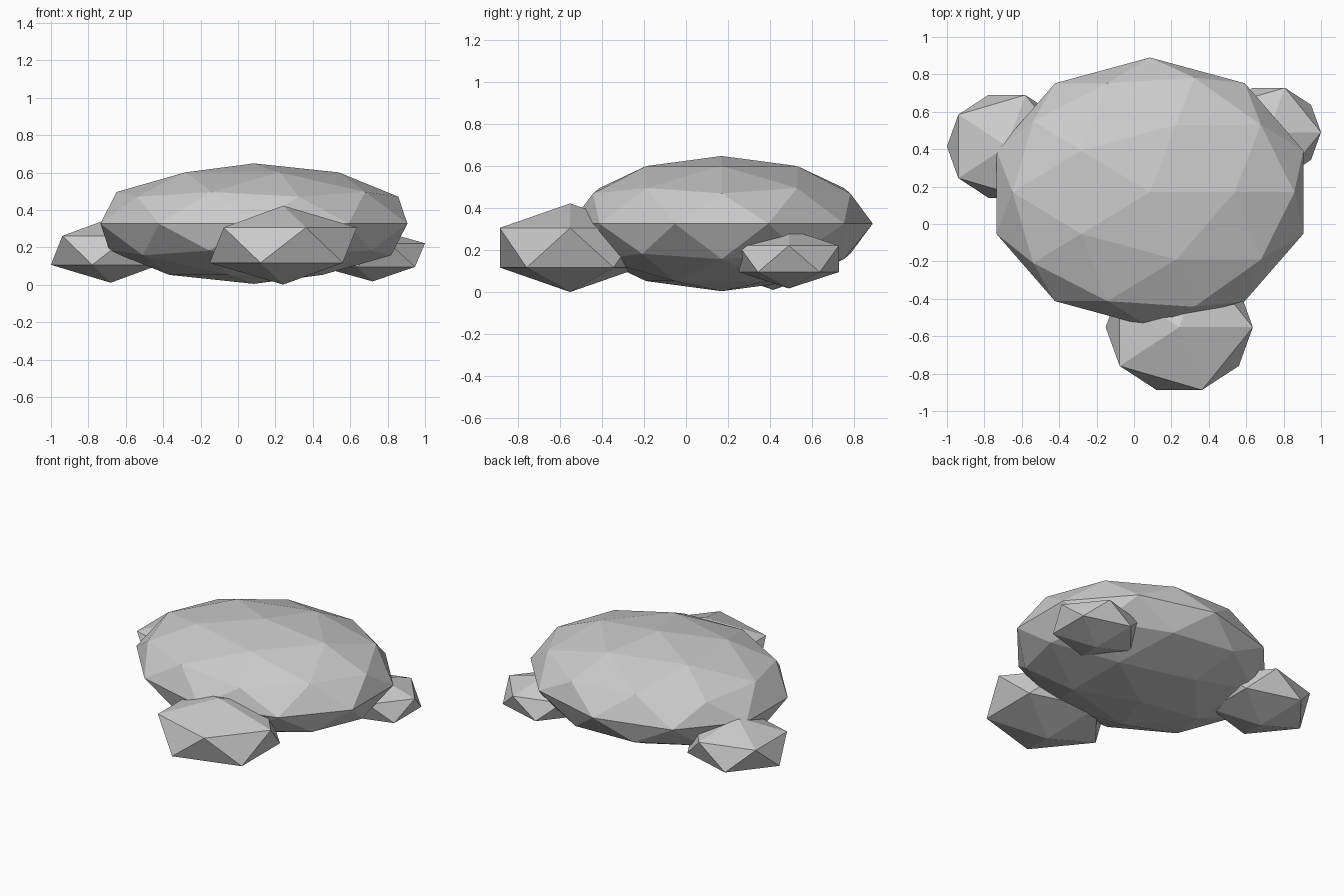
import bpy

if "Cube" in bpy.data.objects:
    bpy.data.objects.remove(bpy.data.objects["Cube"])


def rock(name, subdivisions, centre, radii):
    """Flat-faced boulder: a low-poly icosphere squashed to the given radii."""
    bpy.ops.mesh.primitive_ico_sphere_add(subdivisions=subdivisions, radius=1, location=centre)
    obj = bpy.context.object
    obj.name = name
    obj.scale = radii
    bpy.ops.object.transform_apply(location=False, rotation=False, scale=True)
    bpy.ops.object.shade_flat()
    return obj


# Large central boulder
rock("main_boulder", 2, (0.085, 0.17, 0.327), (0.863, 0.72, 0.322))

# Three smaller stones half buried around its edge
rock("front_stone", 1, (0.242, -0.552, 0.212), (0.44, 0.394, 0.211))
rock("left_stone", 1, (-0.68, 0.415, 0.184), (0.358, 0.323, 0.173))
rock("right_stone", 1, (0.72, 0.49, 0.159), (0.313, 0.28, 0.141))
